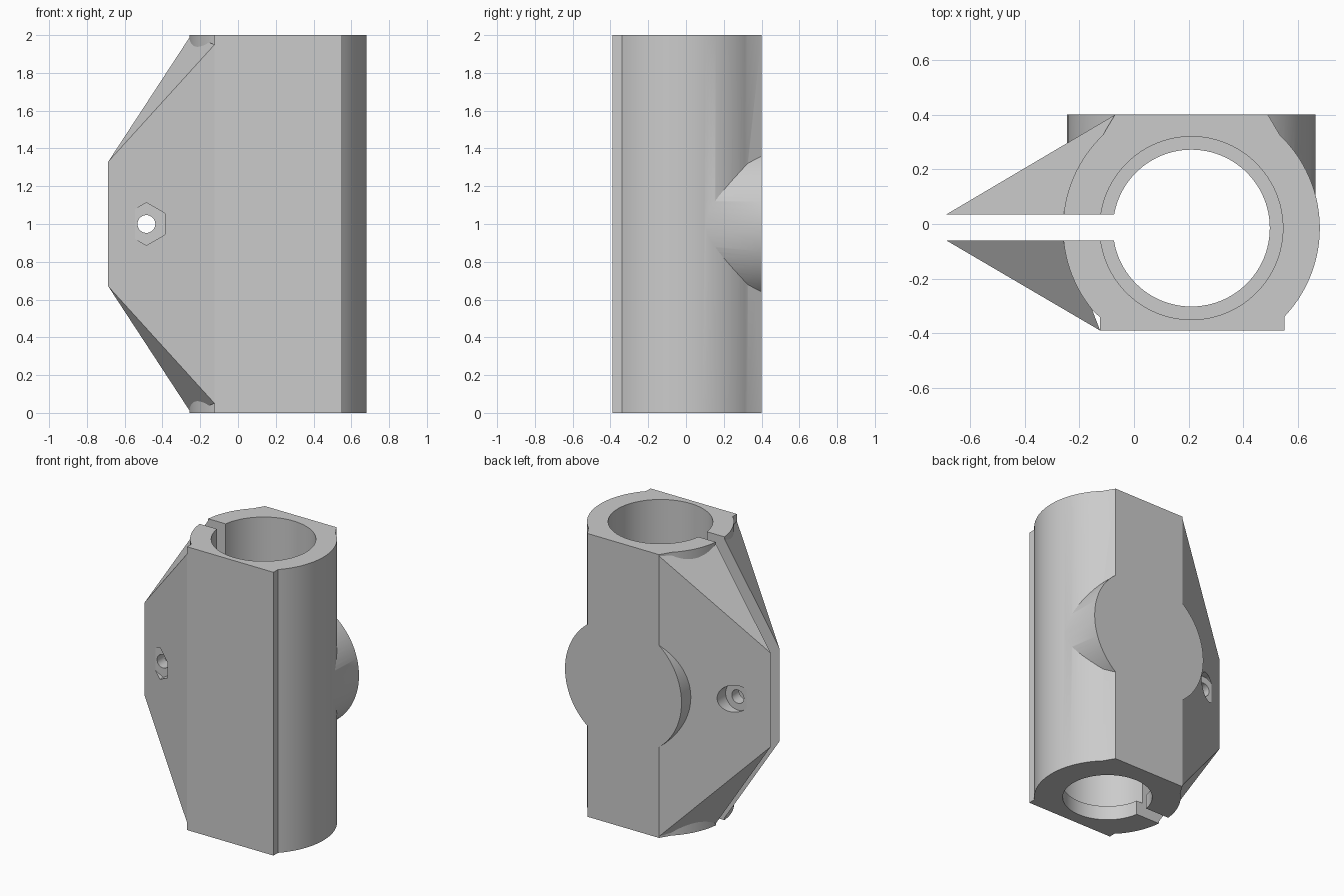
import bpy, bmesh, math
from mathutils import Vector, Matrix

cube = bpy.data.objects.get("Cube")
if cube:
    bpy.data.objects.remove(cube, do_unlink=True)

HEIGHT = 2.0
CX, CY = 0.21, -0.015          # clamp axis
OUTER, BORE, LIP = 0.47, 0.335, 0.287
SLOT_FRONT, SLOT_BACK = -0.06, 0.035
BOLT_X, BOLT_Z = -0.485, 1.0

grey = bpy.data.materials.new("light_grey")
grey.use_nodes = True
grey.diffuse_color = (0.6, 0.6, 0.6, 1)
bsdf = next(n for n in grey.node_tree.nodes if n.type == 'BSDF_PRINCIPLED')
bsdf.inputs["Base Color"].default_value = (0.6, 0.6, 0.6, 1)


def make(name, bm):
    bmesh.ops.recalc_face_normals(bm, faces=bm.faces)
    mesh = bpy.data.meshes.new(name)
    bm.to_mesh(mesh)
    bm.free()
    mesh.materials.append(grey)
    ob = bpy.data.objects.new(name, mesh)
    bpy.context.collection.objects.link(ob)
    return ob


def prism(name, outline, z0, z1):
    bm = bmesh.new()
    face = bm.faces.new([bm.verts.new((x, y, z0)) for x, y in outline])
    top = bmesh.ops.extrude_face_region(bm, geom=[face])
    verts = [g for g in top["geom"] if isinstance(g, bmesh.types.BMVert)]
    bmesh.ops.translate(bm, vec=(0, 0, z1 - z0), verts=verts)
    return make(name, bm)


def hull(name, points):
    bm = bmesh.new()
    for p in points:
        bm.verts.new(p)
    bmesh.ops.convex_hull(bm, input=bm.verts)
    return make(name, bm)


def cylinder(name, start, end, radius, sides=96, turn=0.0):
    start, end = Vector(start), Vector(end)
    axis = end - start
    bm = bmesh.new()
    rot = axis.to_track_quat('Z', 'Y').to_matrix().to_4x4()
    bmesh.ops.create_cone(
        bm, cap_ends=True, segments=sides, radius1=radius, radius2=radius,
        depth=axis.length,
        matrix=Matrix.Translation((start + end) / 2) @ rot @ Matrix.Rotation(turn, 4, 'Z'))
    return make(name, bm)


def combine(target, tool, operation):
    tool.hide_render = True
    mod = target.modifiers.new(tool.name, 'BOOLEAN')
    mod.operation = operation
    mod.solver = 'EXACT'
    mod.object = tool
    bpy.context.view_layer.objects.active = target
    bpy.ops.object.modifier_apply(modifier=mod.name)
    bpy.data.objects.remove(tool, do_unlink=True)


def arc(a0, a1, steps=40):
    angles = [a0 + (a1 - a0) * i / steps for i in range(steps + 1)]
    return [(CX + OUTER * math.cos(a), CY + OUTER * math.sin(a)) for a in angles]


# Round body with a square front pad and a flat back
low = math.asin((-0.34 - CY) / OUTER)
high = math.asin((0.325 - CY) / OUTER)
outline = ([(0.55, -0.39)] + arc(low, high) + [(0.49, 0.4), (-0.07, 0.4)]
           + arc(math.pi - high, math.pi - low) + [(-0.125, -0.39)])
# Square off the pad sides
outline[1] = (0.55, outline[1][1])
outline[-2] = (-0.125, outline[-2][1])
clamp = prism("clamp_body", outline, 0, HEIGHT)

# Clamping slot
slot = prism("slot_cutter", [(-0.8, SLOT_FRONT), (CX, SLOT_FRONT),
                             (CX, SLOT_BACK), (-0.8, SLOT_BACK)], -0.1, HEIGHT + 0.1)
combine(clamp, slot, 'DIFFERENCE')

# Tapered clamping ears on both sides of the slot
for name, slot_y, root, root_z in (("front_ear", SLOT_FRONT, (-0.124, -0.39), 1.95),
                                   ("back_ear", SLOT_BACK, (-0.069, 0.4), 1.99)):
    points = []
    for x, y, z in ((-0.687, slot_y, 1.33), (*root, root_z), (-0.25, slot_y, 1.998)):
        points += [(x, y, z), (x, y, HEIGHT - z)]
    combine(clamp, hull(name, points), 'UNION')

# Round mounting boss on the back
combine(clamp, cylinder("back_boss", (CX, 0.09, 1), (CX, 0.4, 1), 0.455), 'UNION')

# Main bore, leaving a thin lip at the bottom
combine(clamp, cylinder("bore_cutter", (CX, CY, 0.1), (CX, CY, 2.2), BORE), 'DIFFERENCE')
combine(clamp, cylinder("lip_cutter", (CX, CY, -0.2), (CX, CY, 0.3), LIP), 'DIFFERENCE')

# Bolt hole, hexagonal nut pocket and round head pocket
combine(clamp, cylinder("bolt_cutter", (BOLT_X, -0.6, BOLT_Z), (BOLT_X, 0.6, BOLT_Z),
                        0.047, 48), 'DIFFERENCE')
hexagon = cylinder("nut_cutter", (BOLT_X, -0.6, BOLT_Z), (BOLT_X, -0.143, BOLT_Z), 0.113, 6)
# Point one corner of the hexagon upward
if max(v.co.z for v in hexagon.data.vertices) < BOLT_Z + 0.11:
    bpy.data.objects.remove(hexagon, do_unlink=True)
    hexagon = cylinder("nut_cutter", (BOLT_X, -0.6, BOLT_Z), (BOLT_X, -0.143, BOLT_Z),
                       0.113, 6, math.pi / 6)
combine(clamp, hexagon, 'DIFFERENCE')
combine(clamp, cylinder("head_cutter", (BOLT_X, 0.115, BOLT_Z), (BOLT_X, 0.6, BOLT_Z),
                        0.095, 48), 'DIFFERENCE')

# Smooth the round walls, keep the edges sharp
bpy.ops.object.select_all(action='DESELECT')
clamp.select_set(True)
bpy.context.view_layer.objects.active = clamp
bpy.ops.object.shade_smooth_by_angle(angle=math.radians(25))
